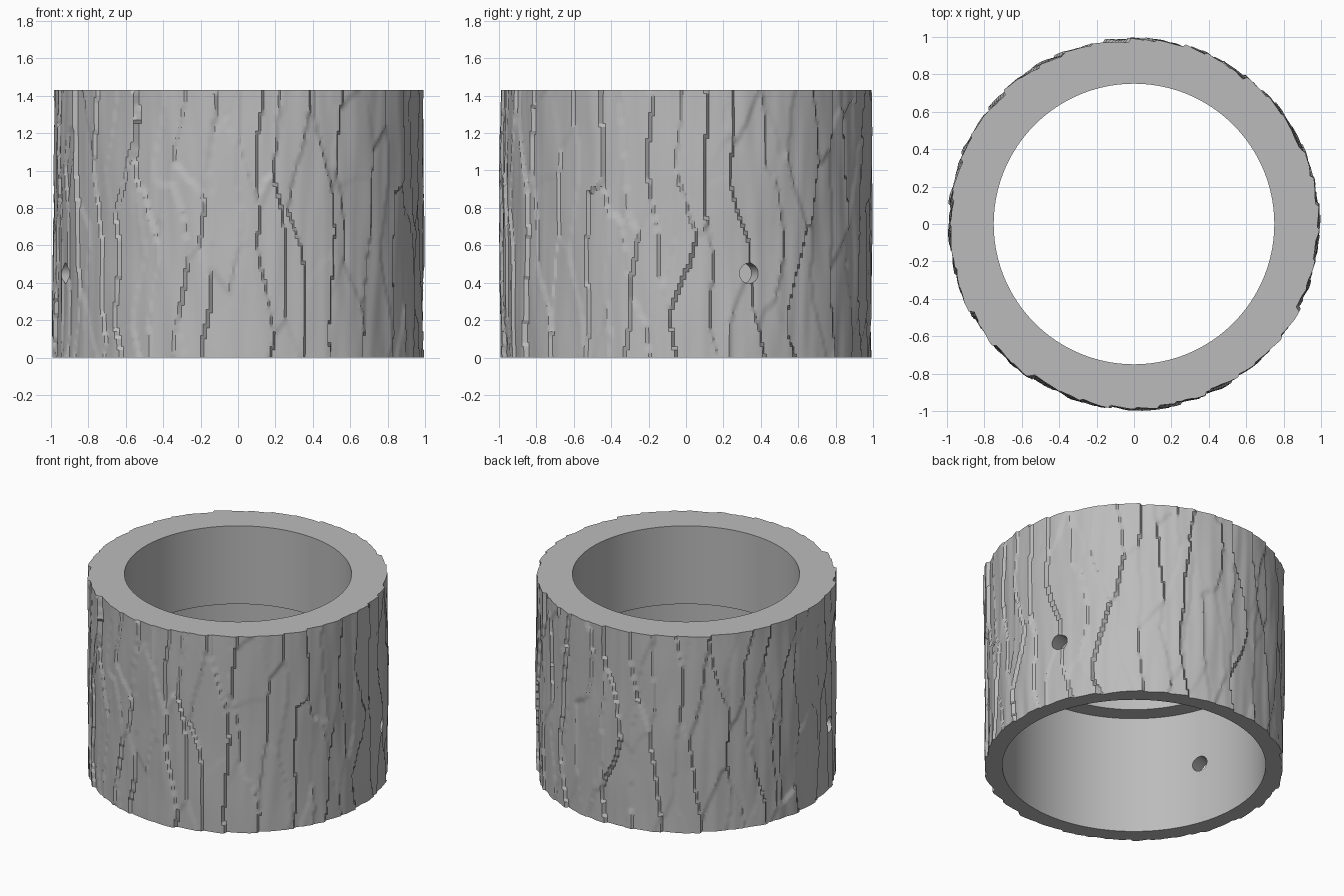
import bpy, bmesh, math
from math import cos, sin, pi
from mathutils import Vector, noise

if "Cube" in bpy.data.objects:
    bpy.data.objects.remove(bpy.data.objects["Cube"], do_unlink=True)

HEIGHT, LEDGE = 1.43, 0.86
COLUMNS, ROWS = 400, 72

# One plain grey for the whole piece
grey = bpy.data.materials.new("grey")
grey.use_nodes = True
colour = (0.5, 0.5, 0.5, 1)
grey.diffuse_color = colour
grey.node_tree.nodes["Principled BSDF"].inputs["Base Color"].default_value = colour


def bark_radius(angle, z):
    """Tall overlapping plates with stepped edges over gentle swells."""
    p = Vector((cos(angle), sin(angle), z))
    sway = 0.06 * noise.noise(Vector((p.x * 2, p.y * 2, z * 2.5)))
    a = angle + sway
    q = Vector((cos(a) * 7, sin(a) * 7, z * 1.3))
    cell = noise.voronoi(q)[1][0]
    plate = noise.cell(cell * 17.3)
    # each plate leans, so one side stands proud of its neighbour
    lean = (q - cell).dot(Vector((-sin(a), cos(a), 0)))
    swell = noise.noise(Vector((p.x * 3, p.y * 3, z * 1.2)))
    grain = noise.noise(Vector((p.x * 16, p.y * 16, z * 2)))
    r = 0.984 + 0.008 * plate + 0.014 * lean + 0.008 * swell + 0.006 * grain
    return max(0.955, min(1.0, r))


# Bark ring: outer wall rows, then the stepped bore, closed into a loop
bm = bmesh.new()
angles = [2 * pi * i / COLUMNS for i in range(COLUMNS)]
rings = []
for j in range(ROWS + 1):
    z = HEIGHT * j / ROWS
    rings.append([bm.verts.new((r * cos(a), r * sin(a), z))
                  for a in angles for r in [bark_radius(a, z)]])
for r, z in [(0.75, HEIGHT), (0.75, LEDGE), (0.87, LEDGE), (0.87, 0)]:
    rings.append([bm.verts.new((r * cos(a), r * sin(a), z)) for a in angles])
for k, low in enumerate(rings):
    high = rings[(k + 1) % len(rings)]
    for i in range(COLUMNS):
        n = (i + 1) % COLUMNS
        bm.faces.new((low[i], low[n], high[n], high[i]))
bmesh.ops.recalc_face_normals(bm, faces=bm.faces)
mesh = bpy.data.meshes.new("bark_ring")
bm.to_mesh(mesh)
bm.free()
mesh.materials.append(grey)
ring = bpy.data.objects.new("bark_ring", mesh)
bpy.context.collection.objects.link(ring)

# Cross hole drilled straight through both walls
bpy.ops.mesh.primitive_cylinder_add(vertices=40, radius=0.055, depth=2.4,
                                    location=(0, 0, 0.45),
                                    rotation=(0, pi / 2, math.radians(20)))
drill = bpy.context.object
drill.name = "hole_cutter"
drill.hide_render = True
drill.data.materials.append(grey)
cut = ring.modifiers.new("cross_hole", 'BOOLEAN')
cut.operation = 'DIFFERENCE'
cut.solver = 'EXACT'
cut.object = drill

bpy.ops.object.select_all(action='DESELECT')
ring.select_set(True)
bpy.context.view_layer.objects.active = ring
bpy.ops.object.modifier_apply(modifier=cut.name)
bpy.data.objects.remove(drill, do_unlink=True)
bpy.ops.object.shade_smooth_by_angle(angle=math.radians(30))
